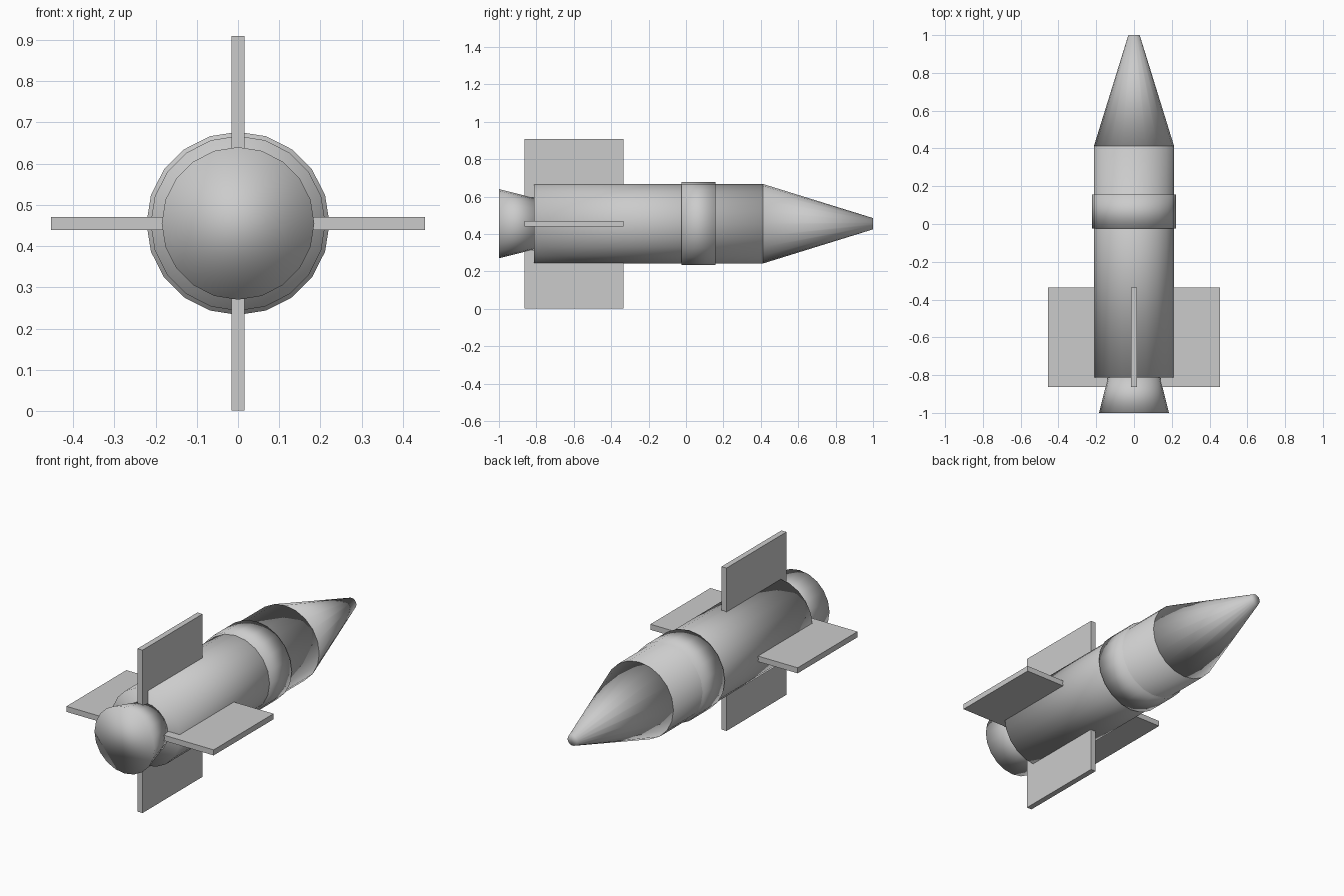
import bpy, bmesh
from math import radians
from mathutils import Matrix

if "Cube" in bpy.data.objects:
    bpy.data.objects.remove(bpy.data.objects["Cube"])

AXIS_Z = 0.455   # height of the rocket's long axis
SIDES = 20


def finish(name, bm, smooth):
    bmesh.ops.recalc_face_normals(bm, faces=bm.faces[:])
    for f in bm.faces:
        f.smooth = smooth
    mesh = bpy.data.meshes.new(name)
    bm.to_mesh(mesh)
    bm.free()
    obj = bpy.data.objects.new(name, mesh)
    bpy.context.collection.objects.link(obj)
    return obj


def tapered_tube(name, y0, y1, r0, r1):
    """Capped 20-sided cone section along y, fully smooth shaded."""
    bm = bmesh.new()
    place = Matrix.Translation((0, (y0 + y1) / 2, AXIS_Z)) @ Matrix.Rotation(radians(-90), 4, 'X')
    bmesh.ops.create_cone(bm, cap_ends=True, segments=SIDES, radius1=r0,
                          radius2=r1, depth=y1 - y0, matrix=place)
    return finish(name, bm, True)


def fin(name, angle):
    """Thin rectangular plate sticking out from the axis at the given angle."""
    inner, outer, y0, y1, thick = 0.14, 0.454, -0.863, -0.335, 0.031
    bm = bmesh.new()
    place = (Matrix.Translation((0, 0, AXIS_Z)) @ Matrix.Rotation(radians(angle), 4, 'Y')
             @ Matrix.Translation(((inner + outer) / 2, (y0 + y1) / 2, 0))
             @ Matrix.Diagonal((outer - inner, y1 - y0, thick, 1)))
    bmesh.ops.create_cube(bm, size=1, matrix=place)
    return finish(name, bm, False)


# Hull parts from tail to tip
tapered_tube("exhaust_nozzle", -1.0, -0.80, 0.185, 0.135)
tapered_tube("body", -0.813, 0.413, 0.212, 0.212)
tapered_tube("collar_band", -0.025, 0.157, 0.222, 0.222)
tapered_tube("nose_cone", 0.413, 1.0, 0.212, 0.03)

# Four tail fins
for label, angle in (("right", 0), ("bottom", 90), ("left", 180), ("top", 270)):
    fin(f"{label}_fin", angle)
